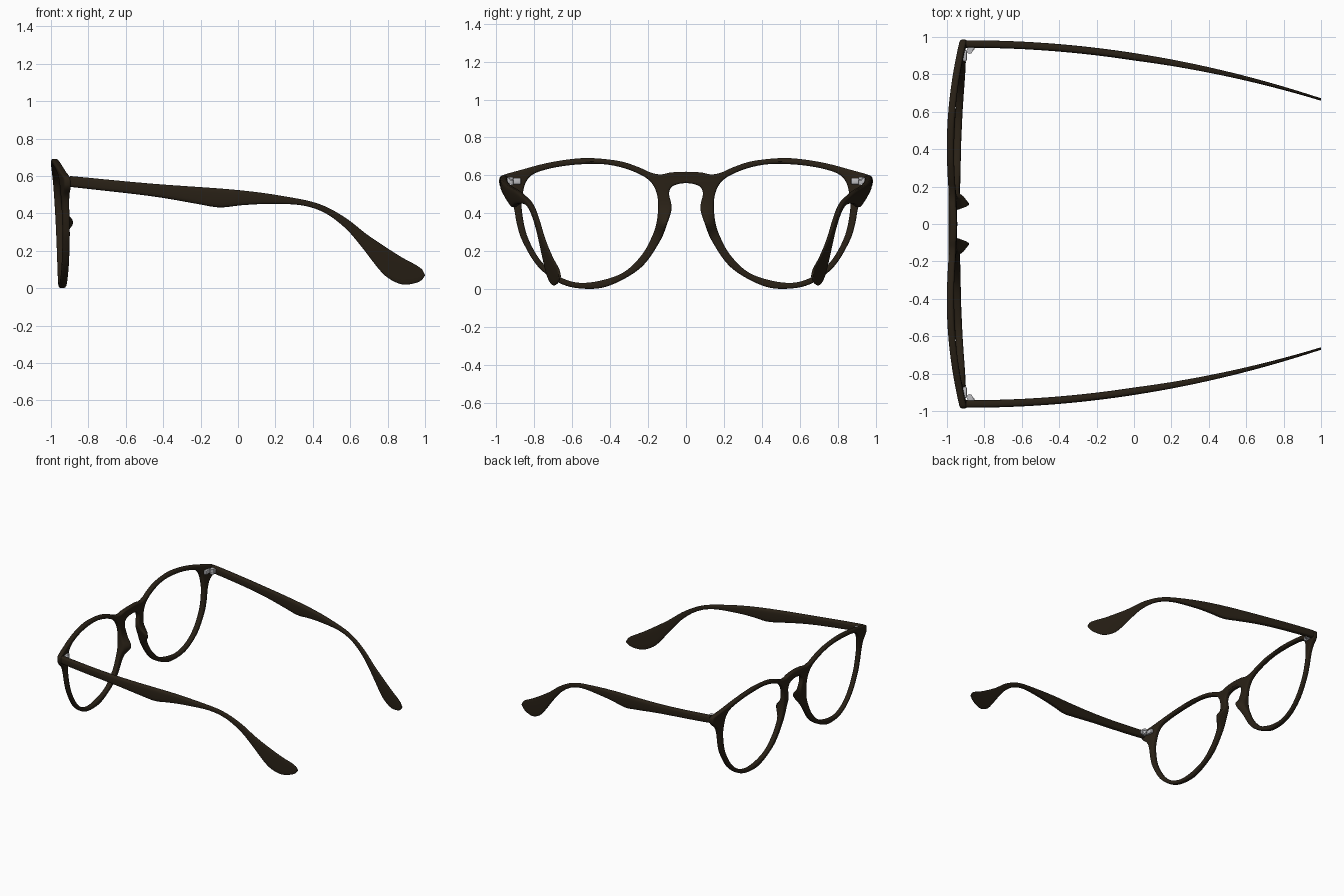
import bpy, bmesh, math
from mathutils import Matrix, Vector

if "Cube" in bpy.data.objects:
    bpy.data.objects.remove(bpy.data.objects["Cube"])

brown = bpy.data.materials.new("dark_brown")
brown.diffuse_color = (0.022, 0.015, 0.008, 1)
brown.use_nodes = True
brown.node_tree.nodes["Principled BSDF"].inputs["Base Color"].default_value = brown.diffuse_color
steel = bpy.data.materials.new("steel")
steel.diffuse_color = (0.5, 0.5, 0.52, 1)
steel.use_nodes = True
steel.node_tree.nodes["Principled BSDF"].inputs["Base Color"].default_value = steel.diffuse_color


def spline(pts, closed, n=8):
    """Catmull-Rom samples through 2D points."""
    P = [Vector(p) for p in pts]
    P = [P[-1]] + P + P[:2] if closed else [2 * P[0] - P[1]] + P + [2 * P[-1] - P[-2]]
    out = []
    for a, b, c, d in zip(P, P[1:], P[2:], P[3:]):
        for k in range(n):
            t = k / n
            out.append(0.5 * (2 * b + (c - a) * t + (2 * a - 5 * b + 4 * c - d) * t * t
                              + (3 * b - a - 3 * c + d) * t ** 3))
    return out if closed else out + [P[-2]]


def finish(name, bm, mat, angle=60):
    bmesh.ops.recalc_face_normals(bm, faces=bm.faces)
    me = bpy.data.meshes.new(name)
    bm.to_mesh(me)
    bm.free()
    me.materials.append(mat)
    ob = bpy.data.objects.new(name, me)
    bpy.context.collection.objects.link(ob)
    bpy.ops.object.select_all(action='DESELECT')
    ob.select_set(True)
    bpy.context.view_layer.objects.active = ob
    bpy.ops.object.shade_smooth_by_angle(angle=math.radians(angle))
    return ob


def face_x(y, z):
    """Front surface of the frame: wrapped sideways, leaning forward at the top."""
    d = math.sqrt(y * y + .0025) - 0.4
    return -0.96 + (0.187 if d > 0 else 0.1) * d * d - 0.06 * z


def nose_bump(y, z):
    """Backward swelling of the inner rim that forms the nose pads."""
    return .056 * math.exp(-((abs(y) - .1) / .055) ** 2 - ((z - .35) / .055) ** 2)


# front frame: outline with two lens openings, extruded, rounded, then bent
half = [(0, .618), (.08, .614), (.135, .604), (.19, .615), (.25, .642), (.35, .674), (.5, .69),
        (.62, .683), (.75, .66), (.88, .625), (.955, .604), (.98, .59), (.984, .56), (.972, .532),
        (.93, .49), (.907, .43), (.89, .34), (.86, .25), (.78, .12), (.66, .03), (.53, .003),
        (.4, .021), (.24, .113), (.14, .25), (.095, .36), (.077, .43), (.09, .5), (.08, .535),
        (.05, .553), (0, .56)]
outer = half + [(-y, z) for y, z in half[-2:0:-1]]
lens = [(.48, .662), (.36, .648), (.25, .61), (.18, .56), (.148, .48), (.151, .37), (.177, .28),
        (.24, .17), (.35, .076), (.53, .032), (.66, .06), (.76, .14), (.835, .27), (.865, .4),
        (.865, .48), (.845, .565), (.79, .615), (.65, .65)]
DEPTH, ROUND = 0.037, 0.011
cu = bpy.data.curves.new("frame_outline", 'CURVE')
cu.dimensions, cu.fill_mode = '2D', 'BOTH'
cu.extrude, cu.bevel_depth, cu.bevel_resolution = DEPTH / 2 - ROUND, ROUND, 3
cu.offset = -ROUND * .9
for loop in (outer, lens, [(-y, z) for y, z in lens]):
    pts = spline(loop, True)
    s = cu.splines.new('POLY')
    s.points.add(len(pts) - 1)
    for p, q in zip(s.points, pts):
        p.co = (q.x, q.y, 0, 1)
    s.use_cyclic_u = True
tmp = bpy.data.objects.new("frame_outline", cu)
bpy.context.collection.objects.link(tmp)
mesh = bpy.data.meshes.new_from_object(tmp.evaluated_get(bpy.context.evaluated_depsgraph_get()))
bm = bmesh.new()
bm.from_mesh(mesh)
bpy.data.objects.remove(tmp)
bpy.data.meshes.remove(mesh)
bmesh.ops.remove_doubles(bm, verts=bm.verts, dist=0.0002)
for v in bm.verts:
    y, z, d = v.co
    back = d / DEPTH + .5
    v.co = (face_x(y, z) + DEPTH * back + nose_bump(y, z) * back, y, z)
finish("front_frame", bm, brown)

# temple arm profile seen from the side
top = spline([(-.897, .6), (-.47, .56), (0, .525), (.275, .487), (.435, .45), (.57, .38), (.7, .28),
              (.86, .175), (.95, .125), (.985, .1), (1, .07)], False)
bottom = spline([(-.897, .542), (-.47, .493), (-.23, .453), (-.1, .432), (.01, .443), (.14, .45),
                 (.33, .445), (.46, .405), (.57, .325), (.65, .235), (.755, .1), (.81, .05),
                 (.88, .02), (.95, .028), (.985, .046), (1, .068)], False)


def at(line, x):
    for a, b in zip(line, line[1:]):
        if x <= b.x:
            return a.y + (b.y - a.y) * (x - a.x) / max(b.x - a.x, 1e-6)
    return line[-1].y


def temple(side, name, n=70, m=24):
    bm = bmesh.new()
    rings = []
    for i in range(n + 1):
        u = math.sin(i / n * math.pi / 2) * 0.5 + i / n * 0.5
        x = -.897 + 1.897 * u
        t, b = at(top, x), at(bottom, x)
        thick = 0.04 if x < 0 else 0.04 - 0.027 * x
        yc = .982 - .31 * ((x + .88) / 1.88) ** 2 - thick / 2
        ring = []
        for k in range(m):
            c, s = math.cos(k * math.tau / m), math.sin(k * math.tau / m)
            yy = yc + thick / 2 * math.copysign(abs(c) ** .6, c)
            zz = (t + b) / 2 + (t - b) / 2 * math.copysign(abs(s) ** .6, s)
            ring.append(bm.verts.new((x, side * yy, zz)))
        rings.append(ring)
    for r, q in zip(rings, rings[1:]):
        for k in range(m):
            bm.faces.new((r[k], r[k - 1], q[k - 1], q[k]))
    bm.faces.new(rings[0])
    bm.faces.new(rings[-1][::-1])
    finish(name, bm, brown)


def block(bm, loc, size):
    r = bmesh.ops.create_cube(bm, size=1, matrix=Matrix.Translation(loc) @ Matrix.Diagonal((*size, 1)))
    edges = list({e for v in r['verts'] for e in v.link_edges})
    bmesh.ops.bevel(bm, geom=edges, offset=min(size) * .3, segments=2, affect='EDGES', profile=.5)


for side, tag in ((1, "left"), (-1, "right")):
    temple(side, tag + "_temple")

    # hinge: frame plate, temple leaf and stacked barrel
    bm = bmesh.new()
    block(bm, (-.905, side * .9, .57), (.022, .06, .034))
    block(bm, (-.872, side * .937, .57), (.036, .018, .034))
    for z in (.555, .57, .585):
        bmesh.ops.create_cone(bm, cap_ends=True, segments=20, radius1=.016, radius2=.016, depth=.013,
                              matrix=Matrix.Translation((-.879, side * .926, z)))
    finish(tag + "_hinge", bm, steel, 35)
